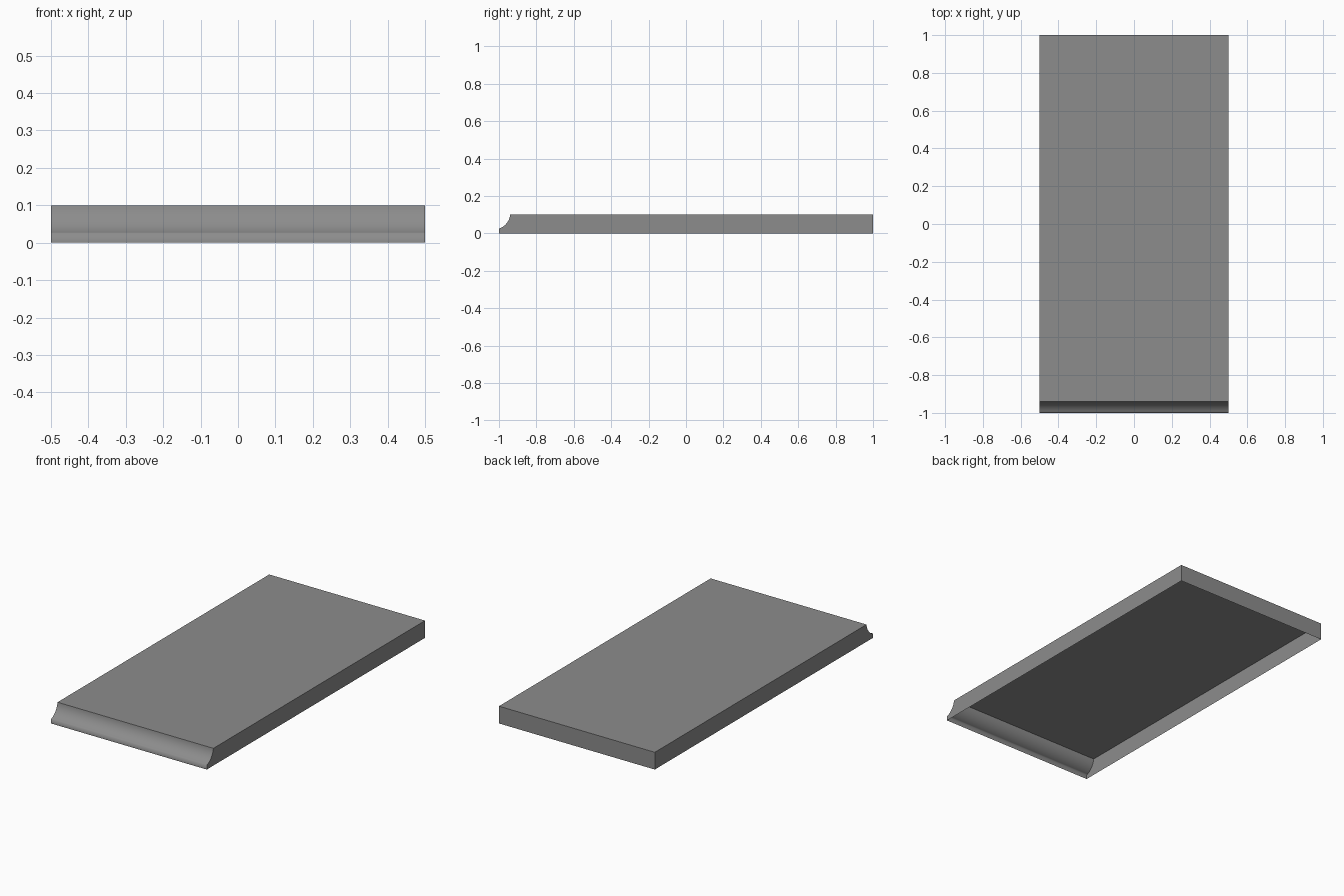
import bpy, bmesh
from math import sin, cos, asin, acos, hypot, radians

if "Cube" in bpy.data.objects:
    bpy.data.objects.remove(bpy.data.objects["Cube"])

# Side profile (y, z): short front lip, concave cove, flat top, back drop
CY, CZ = -1.03, 0.11
R = hypot(-0.94 - CY, 0.1 - CZ)
STEPS = 12
low, high = acos((-1 - CY) / R), asin((CZ - 0.1) / R)
angles = [low + (high - low) * i / STEPS for i in range(STEPS + 1)]
cove = [(CY + R * cos(a), CZ - R * sin(a)) for a in angles]
profile = [(-1, 0)] + cove + [(1, 0.1), (1, 0)]

# Thin shell swept across x, open underneath
bm = bmesh.new()
left = [bm.verts.new((-0.5, y, z)) for y, z in profile]
right = [bm.verts.new((0.5, y, z)) for y, z in profile]
for i in range(len(profile) - 1):
    bm.faces.new((left[i], right[i], right[i + 1], left[i + 1]))
bm.faces.new(left)
bm.faces.new(right[::-1])
bmesh.ops.recalc_face_normals(bm, faces=bm.faces[:])
if max(bm.faces, key=lambda f: f.calc_area()).normal.z < 0:
    bmesh.ops.reverse_faces(bm, faces=bm.faces[:])

mesh = bpy.data.meshes.new("slab_shell")
bm.to_mesh(mesh)
bm.free()
slab = bpy.data.objects.new("slab_shell", mesh)
bpy.context.collection.objects.link(slab)

# Dark grey surface
grey = bpy.data.materials.new("dark_grey")
grey.diffuse_color = (0.265, 0.265, 0.265, 1)
grey.use_nodes = True
grey.node_tree.nodes["Principled BSDF"].inputs["Base Color"].default_value = grey.diffuse_color
mesh.materials.append(grey)

# Cove blends smoothly into the lip, other corners stay crisp
bpy.context.view_layer.objects.active = slab
slab.select_set(True)
bpy.ops.object.shade_smooth_by_angle(angle=radians(78))
